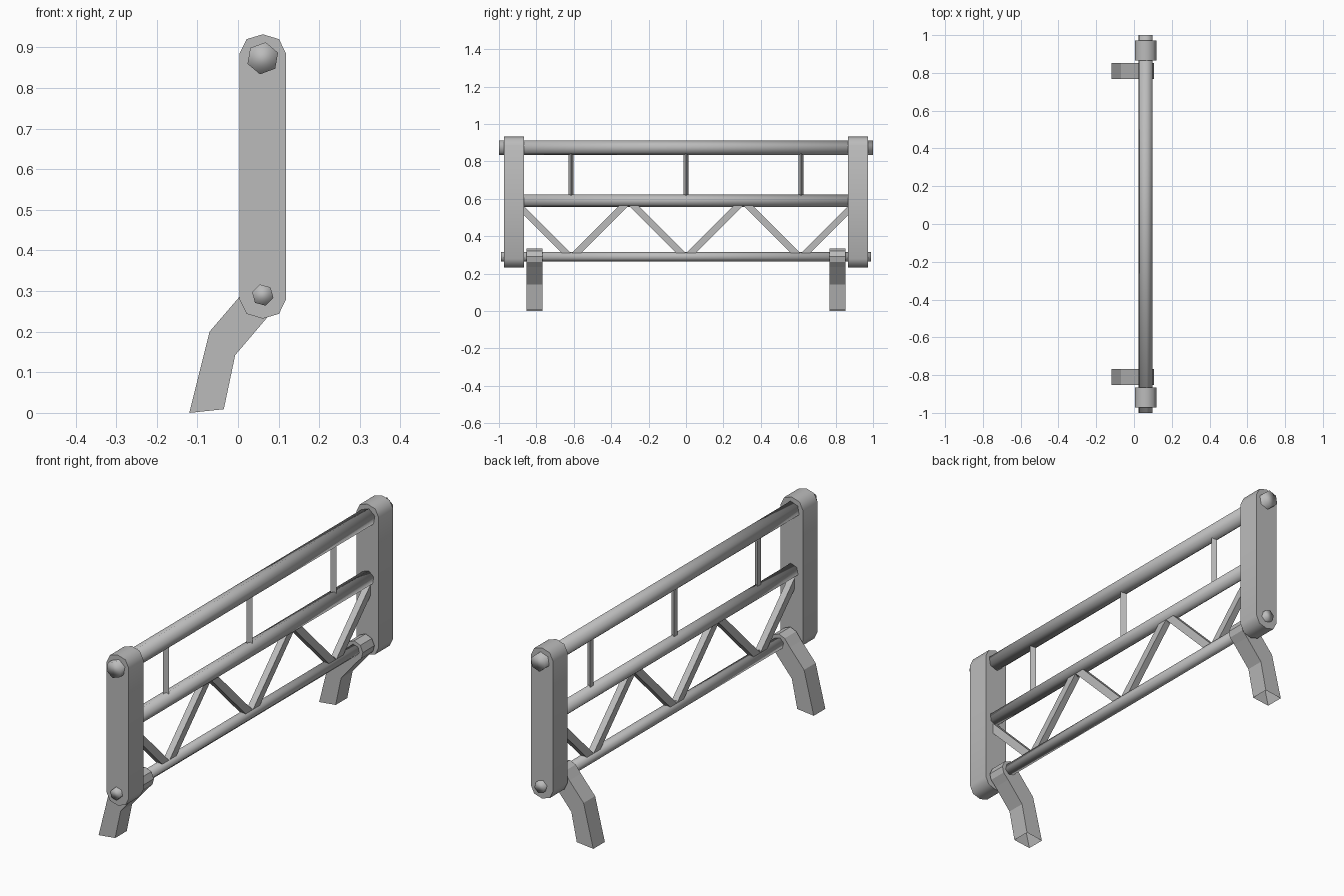
import bpy, bmesh, math
from mathutils import Vector

cube = bpy.data.objects.get("Cube")
if cube:
    bpy.data.objects.remove(cube, do_unlink=True)

grey = bpy.data.materials.new("plain grey")
grey.use_nodes = True
colour = (0.5, 0.5, 0.5, 1)
grey.diffuse_color = colour
grey.node_tree.nodes["Principled BSDF"].inputs["Base Color"].default_value = colour

RAIL_X = 0.061


def prism(name, ring, sweep, smooth=None, open_edge=False):
    """Extrude a closed ring of points along a vector."""
    bm = bmesh.new()
    a = [bm.verts.new(p) for p in ring]
    b = [bm.verts.new(Vector(p) + Vector(sweep)) for p in ring]
    bm.faces.new(a)
    bm.faces.new(b)
    sides = [bm.faces.new((a[i - 1], a[i], b[i], b[i - 1])) for i in range(len(a))]
    bmesh.ops.recalc_face_normals(bm, faces=bm.faces)
    if open_edge:
        bm.faces.remove(sides[0])
    mesh = bpy.data.meshes.new(name)
    bm.to_mesh(mesh)
    bm.free()
    mesh.materials.append(grey)
    obj = bpy.data.objects.new(name, mesh)
    bpy.context.collection.objects.link(obj)
    if smooth:
        bpy.ops.object.select_all(action="DESELECT")
        obj.select_set(True)
        bpy.context.view_layer.objects.active = obj
        if smooth >= 180:
            bpy.ops.object.shade_smooth()
        else:
            bpy.ops.object.shade_smooth_by_angle(angle=math.radians(smooth))
    return obj


def rail(name, z, radius, half, turn):
    angles = [math.radians(turn + 60 * i) for i in range(6)]
    ring = [(RAIL_X + radius * math.cos(t), -half, z + radius * math.sin(t)) for t in angles]
    prism(name, ring, (0, 2 * half, 0), smooth=180)


# Long hexagonal rails
rail("top_rail", 0.873, 0.04, 1.0, 80)
rail("middle_rail", 0.59, 0.034, 0.88, 80)
rail("bottom_rail", 0.29, 0.027, 0.99, 105)

# End posts with rounded tops and bottoms
upper = [(0.057, 0.885), (0.04, 0.92), (0, 0.932), (-0.04, 0.92), (-0.057, 0.885)]
lower = [(-x, 1.164 - z) for x, z in upper]
post = [(RAIL_X + x, z) for x, z in upper + lower]

# Bent legs hooked over the bottom rail, hollow at the foot
leg = [(-0.12, 0), (-0.07, 0.2), (0.003, 0.285), (0.03, 0.32), (0.06, 0.333),
       (0.092, 0.32), (0.105, 0.29), (0.098, 0.262), (0.072, 0.235),
       (-0.007, 0.142), (-0.035, 0.009)]

for side, sign in (("front", -1), ("back", 1)):
    prism(side + "_post", [(x, sign * 0.865, z) for x, z in post],
          (0, sign * 0.107, 0), smooth=50)
    prism(side + "_leg", [(x, sign * 0.768, z) for x, z in leg],
          (0, sign * 0.085, 0), open_edge=True)

# Triangular uprights between the top and middle rails
for i in range(3):
    y = (i - 1) * 0.615
    ring = [(RAIL_X + 0.0145 * math.cos(t), y + 0.0145 * math.sin(t), 0.6)
            for t in (0, math.tau / 3, 2 * math.tau / 3)]
    prism("upright_%d" % (i + 1), ring, (0, 0, 0.25))

# Zigzag truss struts between the middle and bottom rails
DEPTH = 0.03
for i in range(6):
    node = (i // 2 - 1) * 0.613          # where the pair of struts meets the bottom rail
    way = 1 if i % 2 else -1
    section = [(0, 0.308), (0.05, 0.308), (0.308, 0.566), (0.258, 0.566)]
    ring = [(RAIL_X - DEPTH / 2, node + way * y, z) for y, z in section]
    prism("truss_strut_%d" % (i + 1), ring, (DEPTH, 0, 0))
